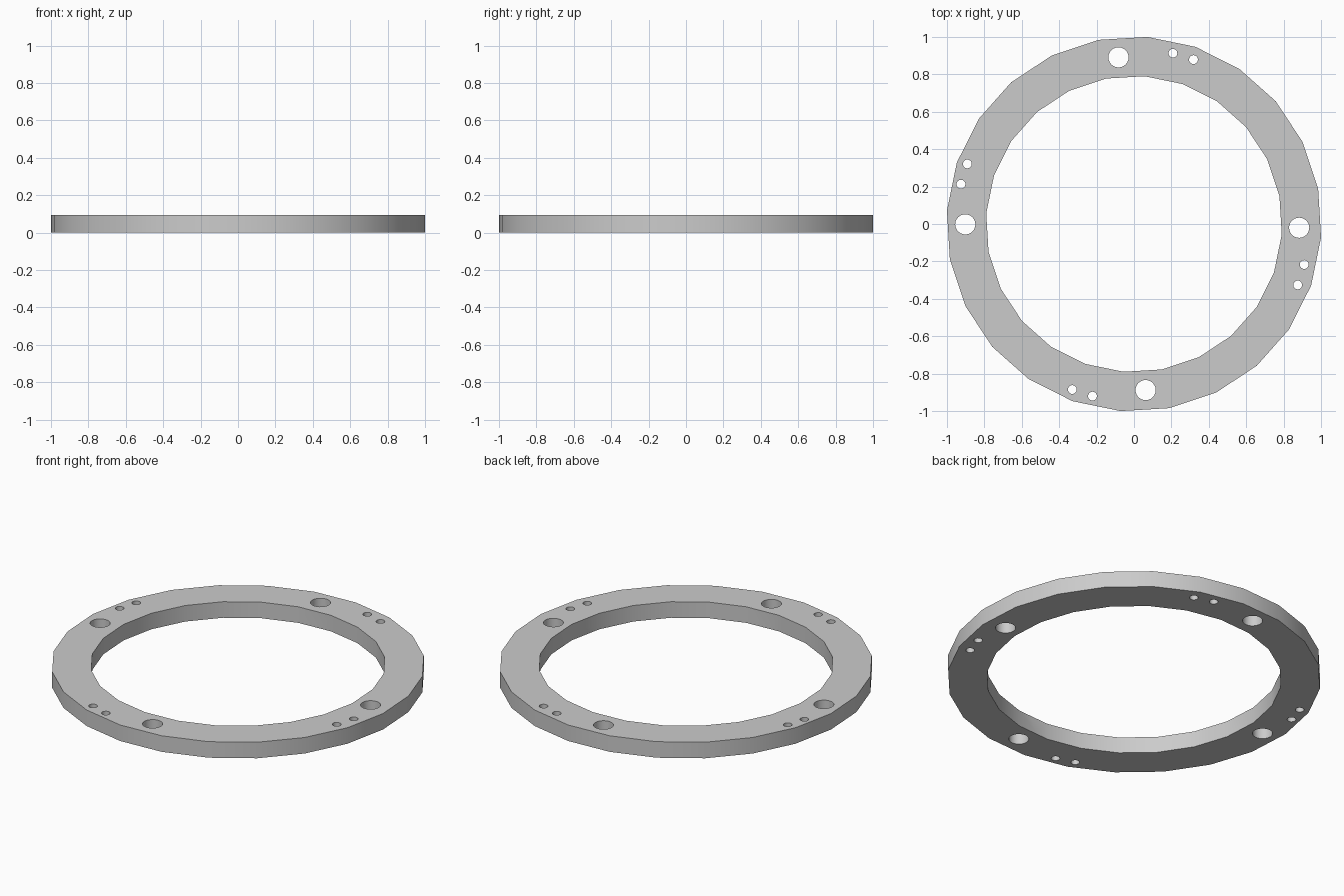
import bpy, bmesh
from math import cos, sin, radians
from mathutils import Matrix

if "Cube" in bpy.data.objects:
    bpy.data.objects.remove(bpy.data.objects["Cube"])

THICK = 0.095
TURN = radians(-4.1)


def prisms(name, items, z0, z1):
    """One object made of upright prisms: (x, y, radius, sides, turn)."""
    bm = bmesh.new()
    for x, y, r, n, turn in items:
        step = radians(360 / n)
        base = [bm.verts.new((x + r * cos(turn + i * step),
                              y + r * sin(turn + i * step), z0)) for i in range(n)]
        top = [bm.verts.new((v.co.x, v.co.y, z1)) for v in base]
        bm.faces.new(base[::-1])
        bm.faces.new(top)
        for i in range(n):
            j = (i + 1) % n
            bm.faces.new((base[i], base[j], top[j], top[i]))
    mesh = bpy.data.meshes.new(name)
    bm.to_mesh(mesh)
    bm.free()
    obj = bpy.data.objects.new(name, mesh)
    bpy.context.collection.objects.link(obj)
    return obj


# Flat 24-sided disc
ring = prisms("flange_ring", [(0, 0, 1.0026, 24, TURN)], 0, THICK)

# Centre opening, four bolt holes and four pairs of pin holes
bolts = [(-0.083, 0.891), (0.062, -0.888), (-0.902, -0.002), (0.883, -0.02)]
pins = [(0.208, 0.913), (0.318, 0.879), (-0.891, 0.321), (-0.925, 0.213),
        (0.91, -0.217), (0.875, -0.326), (-0.33, -0.885), (-0.222, -0.92)]
cuts = [(0, 0, 0.792, 24, TURN)]
cuts += [(x, y, 0.054, 24, 0) for x, y in bolts]
cuts += [(x, y, 0.0235, 24, 0) for x, y in pins]
cutter = prisms("hole_cutter", cuts, -0.1, THICK + 0.1)

mod = ring.modifiers.new("holes", 'BOOLEAN')
mod.operation = 'DIFFERENCE'
mod.solver = 'EXACT'
mod.object = cutter
bpy.context.view_layer.objects.active = ring
ring.select_set(True)
bpy.ops.object.modifier_apply(modifier=mod.name)
bpy.data.objects.remove(cutter)

# Smooth walls, sharp rims
bpy.ops.object.shade_smooth_by_angle(angle=radians(30))
